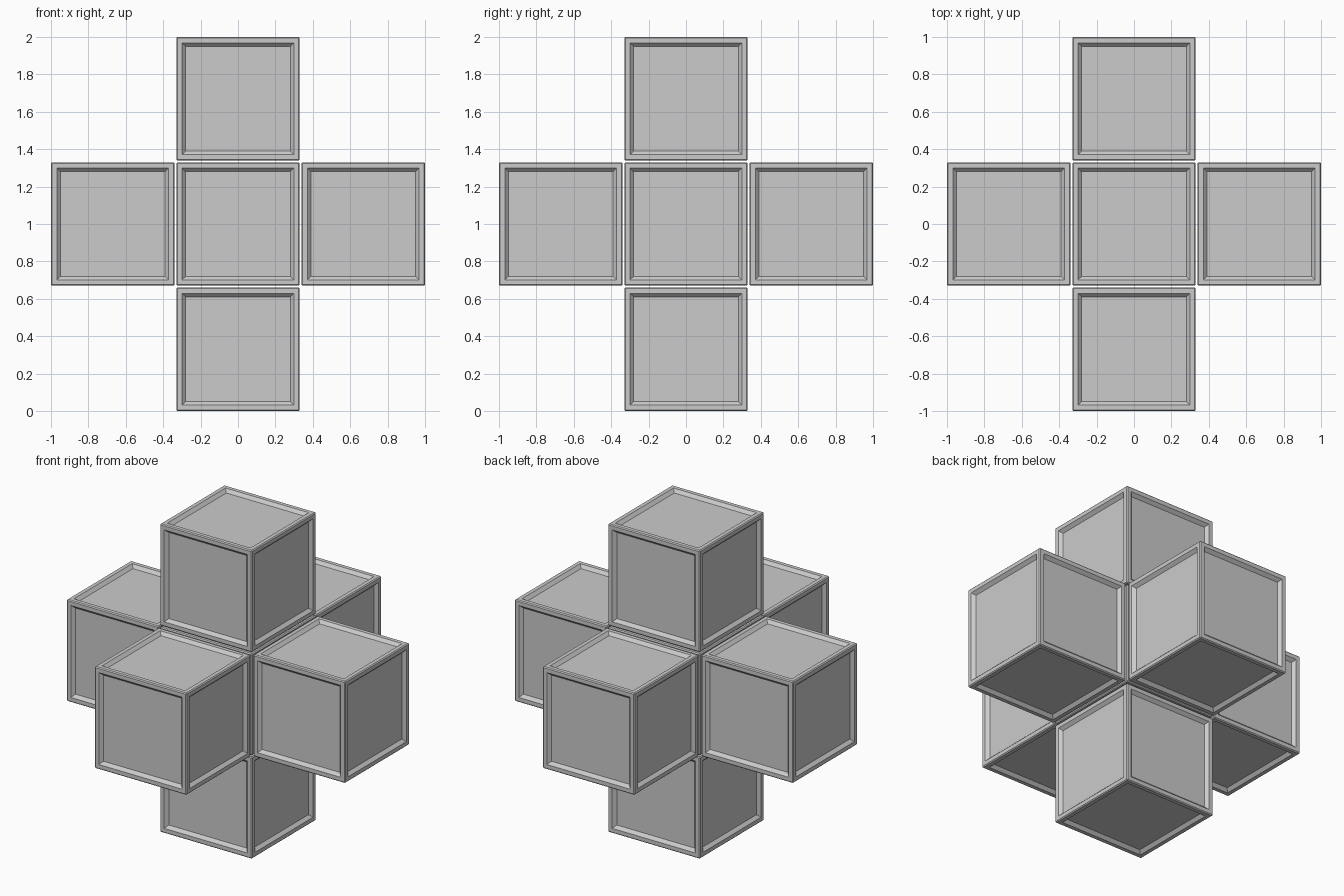
import bpy, bmesh
from mathutils import Vector

if "Cube" in bpy.data.objects:
    bpy.data.objects.remove(bpy.data.objects["Cube"])

SIZE, PITCH = 0.66, 0.67      # cube edge and centre spacing
FRAME, SLOPE, DEPTH = 0.036, 0.027, 0.02
EDGE = 0.006                  # tiny chamfer on the outer edges


def panel_cube_mesh():
    bm = bmesh.new()
    bmesh.ops.create_cube(bm, size=SIZE)
    bmesh.ops.bevel(bm, geom=bm.edges[:], offset=EDGE, segments=1, affect='EDGES')
    # the six large sides get a flat frame and a sunken panel
    sides = [f for f in bm.faces if f.calc_area() > 0.3]
    bmesh.ops.inset_individual(bm, faces=sides, thickness=FRAME)
    bmesh.ops.inset_individual(bm, faces=sides, thickness=SLOPE, depth=-DEPTH)
    bmesh.ops.recalc_face_normals(bm, faces=bm.faces[:])
    mesh = bpy.data.meshes.new("panel_cube")
    bm.to_mesh(mesh)
    bm.free()
    return mesh


# one core cube and six arms sharing the same mesh
mesh = panel_cube_mesh()
arms = {
    "core_cube": (0, 0, 0),
    "left_cube": (-1, 0, 0), "right_cube": (1, 0, 0),
    "front_cube": (0, -1, 0), "back_cube": (0, 1, 0),
    "bottom_cube": (0, 0, -1), "top_cube": (0, 0, 1),
}
for name, direction in arms.items():
    ob = bpy.data.objects.new(name, mesh)
    ob.location = Vector(direction) * PITCH + Vector((0, 0, 1))
    bpy.context.collection.objects.link(ob)
